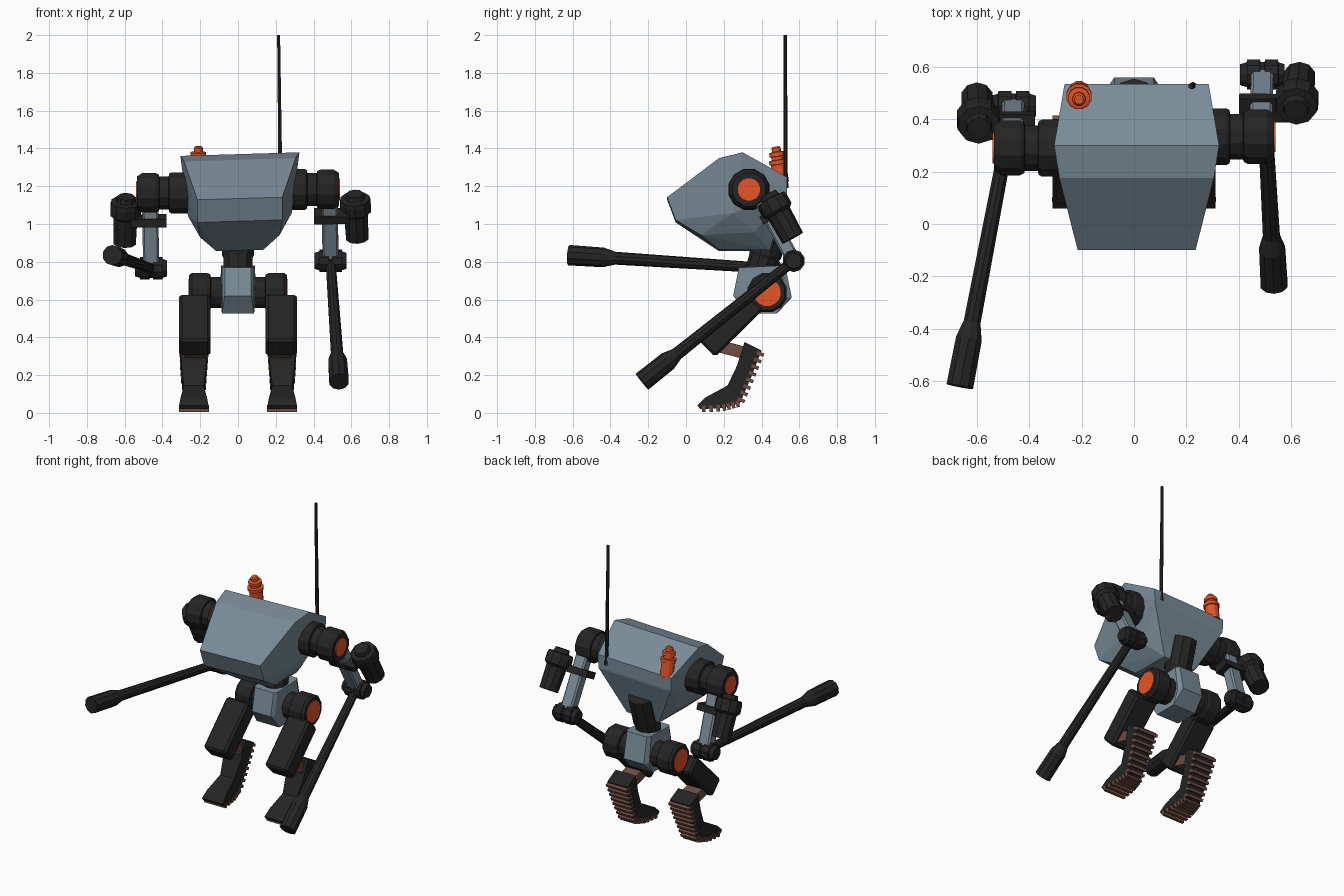
import bpy, bmesh, math
from mathutils import Vector, Matrix

if "Cube" in bpy.data.objects:
    bpy.data.objects.remove(bpy.data.objects["Cube"])


def material(name, rgb):
    m = bpy.data.materials.new(name)
    m.diffuse_color = (*rgb, 1)
    m.use_nodes = True
    m.node_tree.nodes["Principled BSDF"].inputs["Base Color"].default_value = m.diffuse_color
    return m


STEEL = material("steel_blue", (0.19, 0.26, 0.31))
DARK = material("dark_metal", (0.018, 0.018, 0.018))
ORANGE = material("orange", (0.80, 0.09, 0.02))
BROWN = material("rubber_brown", (0.16, 0.075, 0.055))


def finish(bm, name, mat):
    bmesh.ops.recalc_face_normals(bm, faces=bm.faces)
    me = bpy.data.meshes.new(name)
    bm.to_mesh(me)
    bm.free()
    me.materials.append(mat)
    ob = bpy.data.objects.new(name, me)
    bpy.context.collection.objects.link(ob)
    return ob


def frame(p, q):
    """Frame at p with local z towards q and local x near world x."""
    z = (Vector(q) - Vector(p)).normalized()
    x = Vector((0, 1, 0)) if abs(z.x) > 0.9 else Vector((1, 0, 0))
    y = z.cross(x).normalized()
    x = y.cross(z)
    return Matrix.Translation(p) @ Matrix((x, y, z)).transposed().to_4x4()


def skin(bm, rings):
    """Join equal-length vertex rings and cap both ends."""
    n = len(rings[0])
    for a, b in zip(rings, rings[1:]):
        for i in range(n):
            bm.faces.new((a[i], a[(i + 1) % n], b[(i + 1) % n], b[i]))
    bm.faces.new(rings[0])
    bm.faces.new(rings[-1])


def lathe(name, p, q, profile, mat=DARK, n=10):
    """Turned part from p to q; profile is (fraction, radius)."""
    bm, m = bmesh.new(), frame(p, q)
    length = (Vector(q) - Vector(p)).length
    rings = []
    for t, r in profile:
        rings.append([bm.verts.new(m @ Vector((r * math.cos(a), r * math.sin(a), t * length)))
                      for a in (2 * math.pi * (i + 0.5) / n for i in range(n))])
    skin(bm, rings)
    return finish(bm, name, mat)


def bar(name, p, q, w, d, mat=DARK, bevel=0):
    """Rectangular bar from p to q, w wide and d deep."""
    bm = bmesh.new()
    length = (Vector(q) - Vector(p)).length
    m = frame(p, q) @ Matrix.Translation((0, 0, length / 2)) @ Matrix.Diagonal((w, d, length, 1))
    bmesh.ops.create_cube(bm, size=1, matrix=m)
    if bevel:
        bmesh.ops.bevel(bm, geom=bm.edges[:], offset=bevel, segments=1, affect='EDGES')
    return finish(bm, name, mat)


def faceted(name, pts, mat, cx=0, roll=0):
    """Convex faceted shell from mirrored (half width, y, z) points."""
    bm = bmesh.new()
    for w, y, z in pts:
        for s in (-w, w):
            bm.verts.new((s + cx, y, z + roll * s))
    res = bmesh.ops.convex_hull(bm, input=bm.verts[:])
    bmesh.ops.delete(bm, geom=list({v for v in res["geom_interior"] + res["geom_unused"]
                                    if isinstance(v, bmesh.types.BMVert)}), context='VERTS')
    bmesh.ops.dissolve_limit(bm, angle_limit=0.06, verts=bm.verts[:], edges=bm.edges[:])
    return finish(bm, name, mat)


# Torso shell, waist and pelvis
faceted("torso_shell", [
    (0.225, -0.10, 1.135), (0.225, -0.055, 1.015), (0.295, 0.175, 1.34),
    (0.315, 0.30, 1.37), (0.275, 0.535, 1.24), (0.27, 0.535, 1.15),
    (0.275, 0.25, 1.05), (0.21, 0.08, 0.935), (0.21, 0.36, 0.95),
    (0.125, 0.175, 0.86), (0.12, 0.445, 0.86)], STEEL, 0.01, 0.03)
lathe("waist", (0, 0.39, 0.74), (0, 0.47, 1.02), [(0, 0.08), (0.3, 0.08), (0.36, 0.088), (1, 0.088)])
faceted("pelvis", [
    (0.07, 0.28, 0.77), (0.085, 0.30, 0.77), (0.07, 0.25, 0.62), (0.085, 0.275, 0.62),
    (0.085, 0.32, 0.525), (0.085, 0.48, 0.525), (0.075, 0.56, 0.61),
    (0.095, 0.53, 0.61), (0.075, 0.525, 0.78), (0.09, 0.50, 0.78)], STEEL)

# Beacon and antenna
lathe("beacon", (-0.21, 0.505, 1.22), (-0.21, 0.475, 1.41),
      [(0, 0.042), (0.5, 0.042), (0.51, 0.05), (0.62, 0.05), (0.63, 0.034), (0.72, 0.034),
       (0.73, 0.042), (0.84, 0.042), (0.86, 0.025), (0.96, 0.025), (1, 0.018)], ORANGE, 12)
lathe("antenna", (0.225, 0.527, 1.19), (0.215, 0.525, 2.0),
      [(0, 0.016), (0.03, 0.016), (0.04, 0.012), (1, 0.009)], n=6)

# Shin loft: front (y, z), back (y, z), half width
SHIN = [((0.31, 0.375), (0.40, 0.33), 0.075), ((0.27, 0.25), (0.345, 0.19), 0.065),
        ((0.22, 0.145), (0.285, 0.05), 0.053), ((0.10, 0.08), (0.19, 0.025), 0.07),
        ((0.06, 0.04), (0.075, 0.02), 0.078)]

# Legs
for s, side in ((-1, "left"), (1, "right")):
    hip = lambda d: (s * d, 0.43, 0.637)
    lathe(side + "_hip", hip(0.06), hip(0.26),
          [(0, 0.085), (0.42, 0.085), (0.43, 0.1), (0.52, 0.107), (0.92, 0.107), (1, 0.095)], n=12)
    lathe(side + "_hip_cap", hip(0.25), hip(0.263), [(0, 0.072), (1, 0.072)], ORANGE, 16)
    x = s * 0.229
    bar(side + "_thigh", (x, 0.365, 0.59), (x, 0.11, 0.34), 0.165, 0.125, bevel=0.014)
    bar(side + "_hip_link", (x * 0.92, 0.43, 0.637), (x * 0.92, 0.33, 0.54), 0.10, 0.10)
    bar(side + "_knee_joint", (x, 0.13, 0.365), (x, 0.34, 0.31), 0.11, 0.065, BROWN)
    bm, rings = bmesh.new(), []
    x = s * 0.234
    for (fy, fz), (by, bz), w in SHIN:
        rings.append([bm.verts.new((x + dx, y, z)) for dx, y, z in
                      ((-w, fy, fz), (w, fy, fz), (w, by, bz), (-w, by, bz))])
    skin(bm, rings)
    finish(bm, side + "_shin_and_foot", DARK)
    # Rubber treads down the calf and under the sole
    for k, ((_, a, wa), (_, b, wb)) in enumerate(zip(SHIN, SHIN[1:])):
        a, b = Vector((x, *a)), Vector((x, *b))
        step = (b - a).normalized()
        for i in range(4 if k < 3 else 3):
            t = (i + 0.5) / (4 if k < 3 else 3)
            c = a.lerp(b, t)
            depth = 0.04 if k < 2 else 0.034
            bar(f"{side}_tread", c - step * 0.009, c + step * 0.009,
                2 * (wa + (wb - wa) * t) + 0.006, depth, BROWN)

# Arms: shoulder centre (y, z), elbow, muzzle tip, canister top and bottom
ARMS = {
    "left": (-1, (0.29, 1.165), (-0.46, 0.45, 0.765), (-0.665, -0.62, 0.835),
             (-0.592, 0.365, 1.145), (-0.60, 0.485, 0.90)),
    "right": (1, (0.333, 1.183), (0.49, 0.57, 0.805), (0.535, -0.233, 0.165),
              (0.618, 0.435, 1.16), (0.632, 0.565, 0.925)),
}
for side, (s, (sy, sz), elbow, tip, can_a, can_b) in ARMS.items():
    elbow, tip = Vector(elbow), Vector(tip)
    at = lambda d: (s * d, sy, sz)
    lathe(side + "_shoulder", at(0.26), at(0.535),
          [(0, 0.112), (0.34, 0.112), (0.38, 0.105), (0.39, 0.09), (0.57, 0.09), (0.58, 0.10),
           (0.64, 0.108), (0.9, 0.108), (1, 0.09)], n=12)
    lathe(side + "_shoulder_cap", at(0.525), at(0.54), [(0, 0.06), (1, 0.06)], ORANGE, 16)
    # Upper arm with its bracket and canister
    top = Vector((elbow.x - 0.005, sy + 0.05, sz - 0.03))
    bar(side + "_upper_arm", top, elbow, 0.085, 0.075, STEEL, 0.01)
    m = top.lerp(elbow, 0.32)
    d = (elbow - top).normalized() * 0.022
    off = Vector((s * 0.01, 0, 0))
    bar(side + "_bracket", m - d + off, m + d + off, 0.19, 0.10)
    lathe(side + "_canister", can_a, can_b,
          [(0, 0.045), (0.1, 0.052), (0.11, 0.08), (0.2, 0.085), (0.38, 0.085), (0.44, 0.066), (1, 0.062)])
    # Elbow and long barrel forearm
    e = Vector((0.085, 0, 0))
    lathe(side + "_elbow", elbow - e, elbow + e,
          [(0, 0.042), (0.15, 0.05), (0.16, 0.06), (0.45, 0.06), (0.46, 0.05),
           (0.55, 0.05), (0.56, 0.06), (0.85, 0.06), (0.86, 0.05), (1, 0.042)])
    lathe(side + "_barrel", elbow, tip,
          [(0, 0.027), (0.77, 0.034), (0.83, 0.052), (1, 0.054)], n=10)
